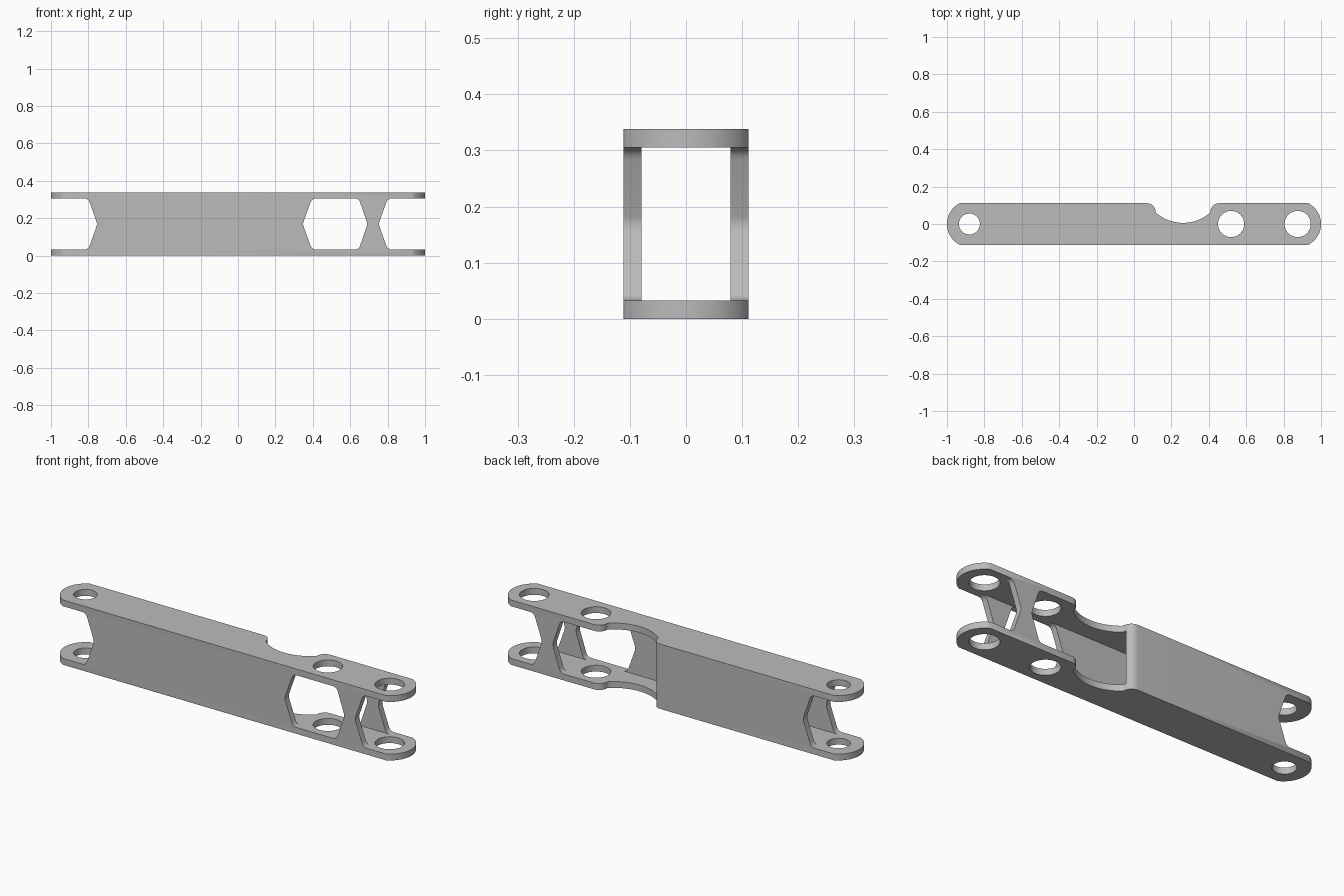
import bpy, bmesh, math
from mathutils import Vector

if "Cube" in bpy.data.objects:
    bpy.data.objects.remove(bpy.data.objects["Cube"])

W, H, T = 0.111, 0.338, 0.033   # half width, height, wall thickness


def arc(cx, cy, r, a0, a1, n):
    """Points on an arc, angles in degrees."""
    return [(cx + r * math.cos(math.radians(a0 + (a1 - a0) * i / n)),
             cy + r * math.sin(math.radians(a0 + (a1 - a0) * i / n))) for i in range(n + 1)]


def round_poly(corners, n=6):
    """Polygon from (x, y, setback) corners, each softened by a small curve."""
    out = []
    for i, (x, y, s) in enumerate(corners):
        p = Vector((x, y))
        if s == 0:
            out.append((x, y))
            continue
        a = p + (Vector(corners[i - 1][:2]) - p).normalized() * s
        b = p + (Vector(corners[(i + 1) % len(corners)][:2]) - p).normalized() * s
        for k in range(n + 1):
            t = k / n
            out.append(tuple(a * (1 - t) ** 2 + p * 2 * t * (1 - t) + b * t * t))
    return out


def prism(name, pts, lo, hi, axis='Z'):
    """Extrude a profile along z (points are x, y) or along y (points are x, z)."""
    place = (lambda u, v, d: (u, v, d)) if axis == 'Z' else (lambda u, v, d: (u, d, v))
    bm = bmesh.new()
    low = [bm.verts.new(place(u, v, lo)) for u, v in pts]
    high = [bm.verts.new(place(u, v, hi)) for u, v in pts]
    bm.faces.new(low)
    bm.faces.new(high)
    for i in range(len(pts)):
        j = (i + 1) % len(pts)
        bm.faces.new((low[i], low[j], high[j], high[i]))
    bmesh.ops.recalc_face_normals(bm, faces=bm.faces)
    me = bpy.data.meshes.new(name)
    bm.to_mesh(me)
    bm.free()
    ob = bpy.data.objects.new(name, me)
    bpy.context.collection.objects.link(ob)
    return ob


# Outer body: rounded ends and a scooped notch in the back edge
end = math.degrees(math.asin(W / 0.125))
sweep = math.degrees(math.asin(0.142 / 0.221))
outline = (arc(0.875, 0, 0.125, -end, end, 24)
           + arc(0.454, 0.066, 0.045, 90, 180, 10)
           + arc(0.262, 0.227, 0.221, -90 + sweep, -90 - sweep, 24)
           + arc(0.070, 0.066, 0.045, 0, 90, 10)
           + arc(-0.875, 0, 0.125, 180 - end, 180 + end, 24))
body = prism("link_arm_body", outline, 0, H)

# Cutters: hollow core, open ends, side window and pin holes
z0, z1, zm = T, H - T, H / 2
cutters = [prism("core_cutter", [(-1.2, z0), (1.2, z0), (1.2, z1), (-1.2, z1)], -0.079, 0.079, 'Y')]
cutters[0].hide_render = True
for s in (-1, 1):
    cutters.append(prism("end_cutter", round_poly([
        (s * 1.1, z0, 0), (s * 0.80, z0, 0.022), (s * 0.752, zm, 0.015),
        (s * 0.80, z1, 0.022), (s * 1.1, z1, 0)]), -0.3, 0.3, 'Y'))
cutters.append(prism("window_cutter", round_poly([
    (0.395, z0, 0.022), (0.646, z0, 0.022), (0.692, zm, 0.015),
    (0.646, z1, 0.022), (0.395, z1, 0.022), (0.346, zm, 0.015)]), -0.3, 0.3, 'Y'))
for x, r in ((-0.88, 0.056), (0.519, 0.07), (0.875, 0.07)):
    cutters.append(prism("pin_hole_cutter", arc(x, 0, r, 0, 352.5, 47), -0.1, H + 0.1))

bpy.context.view_layer.objects.active = body
body.select_set(True)
for c in cutters:
    c.hide_render = True
    mod = body.modifiers.new("cut", 'BOOLEAN')
    mod.operation, mod.solver, mod.object = 'DIFFERENCE', 'EXACT', c
    bpy.ops.object.modifier_apply(modifier=mod.name)
for c in cutters:
    bpy.data.objects.remove(c, do_unlink=True)

# Plain grey metal, smooth on the curves only
grey = bpy.data.materials.new("grey_metal")
grey.diffuse_color = (0.5, 0.5, 0.5, 1)
grey.use_nodes = True
grey.node_tree.nodes["Principled BSDF"].inputs["Base Color"].default_value = grey.diffuse_color
body.data.materials.clear()
body.data.materials.append(grey)
bpy.ops.object.shade_smooth_by_angle(angle=math.radians(30))
